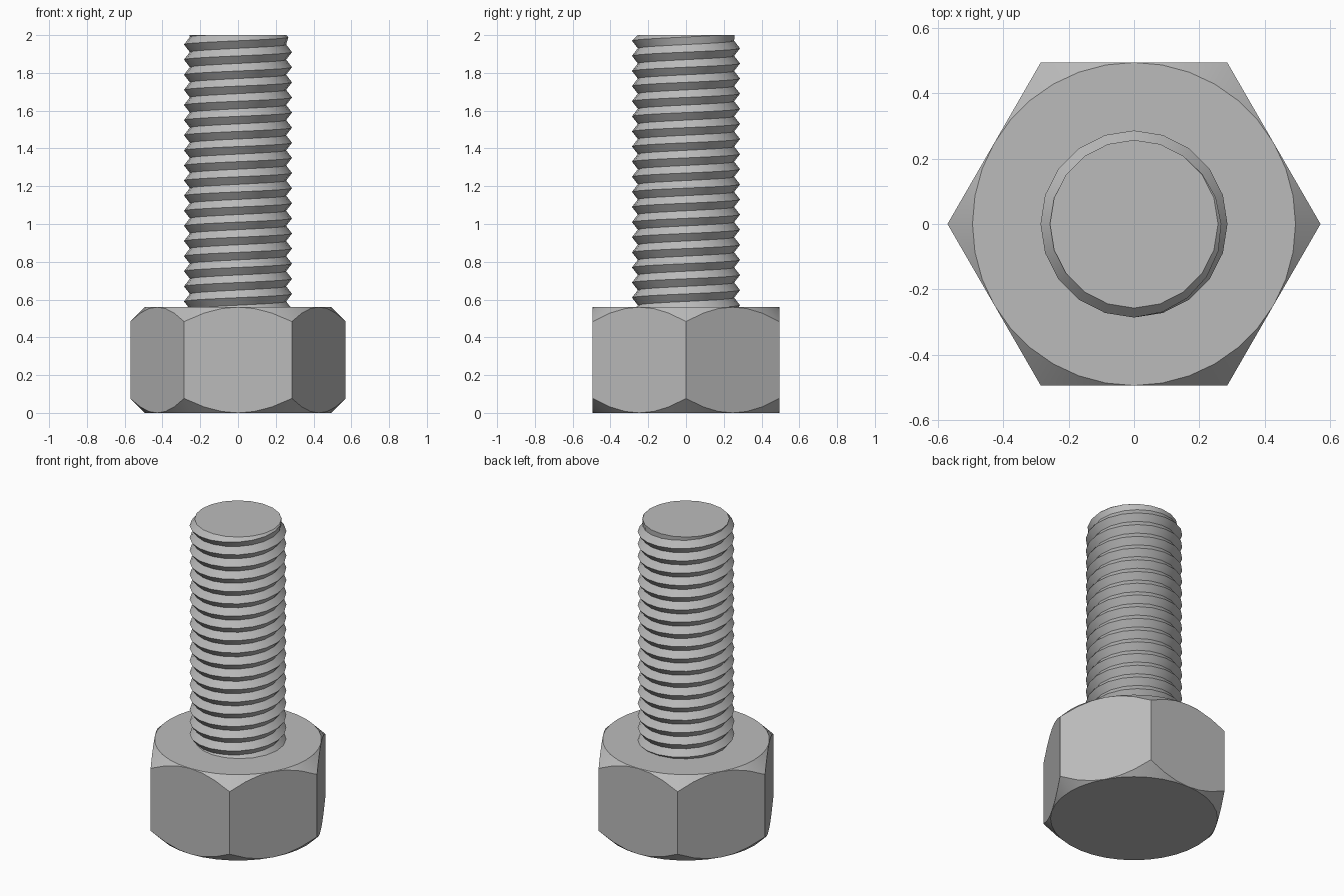
import bpy, bmesh, math

cube = bpy.data.objects.get("Cube")
if cube:
    bpy.data.objects.remove(cube, do_unlink=True)

steel = bpy.data.materials.new("steel_grey")
steel.use_nodes = True
steel.diffuse_color = (0.5, 0.5, 0.5, 1)
steel.node_tree.nodes["Principled BSDF"].inputs["Base Color"].default_value = (0.5, 0.5, 0.5, 1)


def finish(name, bm, angle):
    bmesh.ops.remove_doubles(bm, verts=bm.verts, dist=1e-5)
    bmesh.ops.recalc_face_normals(bm, faces=bm.faces)
    mesh = bpy.data.meshes.new(name)
    bm.to_mesh(mesh)
    bm.free()
    mesh.materials.append(steel)
    obj = bpy.data.objects.new(name, mesh)
    bpy.context.collection.objects.link(obj)
    bpy.ops.object.select_all(action="DESELECT")
    obj.select_set(True)
    bpy.context.view_layer.objects.active = obj
    bpy.ops.object.shade_smooth_by_angle(angle=math.radians(angle))


def polar(bm, r, a, z):
    return bm.verts.new((r * math.cos(a), r * math.sin(a), z))


# Hexagonal head, with a conical chamfer on both ends
FLAT, HEAD = 0.494, 0.56
SIDES = 36


def hex_radius(a):
    return FLAT / math.cos((a % (math.pi / 3)) - math.pi / 6)


bm = bmesh.new()
angles = [math.tau * i / SIDES for i in range(SIDES)]
drops = [hex_radius(a) - FLAT for a in angles]
rings = [
    [polar(bm, FLAT, a, 0) for a in angles],
    [polar(bm, hex_radius(a), a, d) for a, d in zip(angles, drops)],
    [polar(bm, hex_radius(a), a, HEAD - d) for a, d in zip(angles, drops)],
    [polar(bm, FLAT, a, HEAD) for a in angles],
]
for low, high in zip(rings, rings[1:]):
    for i in range(SIDES):
        j = (i + 1) % SIDES
        corners = [low[i], low[j], high[j], high[i]]
        bm.faces.new(corners)
bm.faces.new(rings[0])
bm.faces.new(rings[-1])
finish("hex_head", bm, 25)

# Threaded shank: one root helix and one crest helix, cut level at the top
ROOT, CREST, PITCH, STEPS = 0.255, 0.286, 0.08, 20
TOP, START, END = 2.0, 0.43, 0.257
bm = bmesh.new()


def helix(radius, offset):
    verts = []
    for k in range(int((TOP - START) / PITCH + 3) * STEPS):
        z = START + offset + PITCH * k / STEPS
        r = END if z >= TOP else min(radius, END + TOP - z)
        verts.append(polar(bm, r, math.tau * k / STEPS, min(z, TOP)))
    return verts


root, crest = helix(ROOT, 0), helix(CREST, PITCH / 2)
for k in range(len(root) - STEPS - 1):
    bm.faces.new([root[k], root[k + 1], crest[k + 1], crest[k]])
    bm.faces.new([crest[k], crest[k + 1], root[k + STEPS + 1], root[k + STEPS]])
bmesh.ops.remove_doubles(bm, verts=bm.verts, dist=1e-5)
bmesh.ops.dissolve_degenerate(bm, edges=bm.edges, dist=1e-5)
rim = [v for v in bm.verts if v.co.z > TOP - 1e-4]
flat = [f for f in bm.faces if all(v in rim for v in f.verts)]
bmesh.ops.delete(bm, geom=flat, context="FACES")
rim = [v for v in bm.verts if v.co.z > TOP - 1e-4]
rim.sort(key=lambda v: math.atan2(v.co.y, v.co.x))
bm.faces.new(rim)
finish("threaded_shank", bm, 30)
